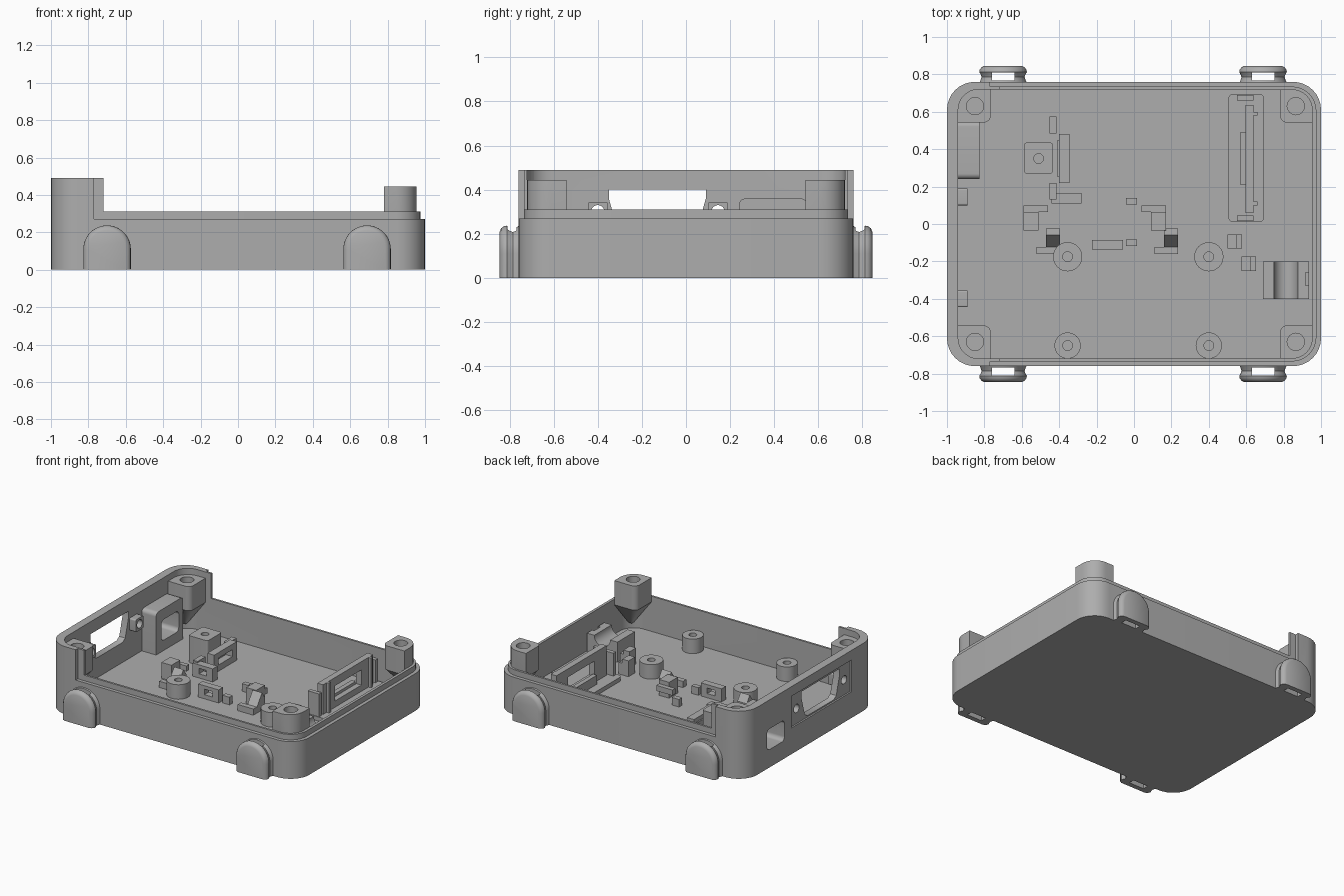
import bpy, bmesh
from math import pi, sin, cos

cube = bpy.data.objects.get("Cube")
if cube:
    bpy.data.objects.remove(cube, do_unlink=True)

grey = bpy.data.materials.new("plain grey")
grey.use_nodes = True
grey.diffuse_color = (0.42, 0.42, 0.42, 1)
grey.node_tree.nodes["Principled BSDF"].inputs["Base Color"].default_value = grey.diffuse_color

FLOOR = 0.055
POST_TOP = 0.445


# --- helpers ---
def loft(name, rings):
    """Closed solid through matching rings of points."""
    bm = bmesh.new()
    loops = [[bm.verts.new(p) for p in ring] for ring in rings]
    n = len(loops[0])
    for a, b in zip(loops, loops[1:]):
        for i in range(n):
            j = (i + 1) % n
            bm.faces.new((a[i], a[j], b[j], b[i]))
    bm.faces.new(loops[0][::-1])
    bm.faces.new(loops[-1])
    bmesh.ops.recalc_face_normals(bm, faces=bm.faces)
    mesh = bpy.data.meshes.new(name)
    bm.to_mesh(mesh)
    bm.free()
    mesh.materials.append(grey)
    ob = bpy.data.objects.new(name, mesh)
    bpy.context.collection.objects.link(ob)
    return ob


def prism(name, pts, a, b, axis="z"):
    place = {"z": lambda u, v, w: (u, v, w),
             "y": lambda u, v, w: (u, w, v),
             "x": lambda u, v, w: (w, u, v)}[axis]
    return loft(name, [[place(u, v, w) for u, v in pts] for w in (a, b)])


def rounded(u0, u1, v0, v1, radii, steps=8):
    """Rectangle outline; radii run anticlockwise from the low corner."""
    if not isinstance(radii, tuple):
        radii = (radii,) * 4
    corners = ((u0, v0, 1, 1), (u1, v0, -1, 1), (u1, v1, -1, -1), (u0, v1, 1, -1))
    pts = []
    for k, (u, v, su, sv) in enumerate(corners):
        r = radii[k]
        if not r:
            pts.append((u, v))
            continue
        for i in range(steps + 1):
            t = pi + (k + i / steps) * pi / 2
            pts.append((u + su * r + r * cos(t), v + sv * r + r * sin(t)))
    return pts


def circle(u, v, r, n=32):
    return [(u + r * cos(2 * pi * i / n), v + r * sin(2 * pi * i / n)) for i in range(n)]


def box(name, x0, x1, y0, y1, z0, z1):
    return prism(name, rounded(x0, x1, y0, y1, 0), z0, z1)


def combine(ob, other, op="DIFFERENCE"):
    other.hide_render = True
    mod = ob.modifiers.new("cut", "BOOLEAN")
    mod.operation, mod.solver, mod.object = op, "EXACT", other
    bpy.context.view_layer.objects.active = ob
    bpy.ops.object.modifier_apply(modifier=mod.name)
    bpy.data.objects.remove(other, do_unlink=True)


def smooth(ob):
    bpy.ops.object.select_all(action="DESELECT")
    ob.select_set(True)
    bpy.context.view_layer.objects.active = ob
    bpy.ops.object.shade_smooth_by_angle(angle=0.6)


# --- tray body: low walls, stepped lip and tall end wall ---
body = prism("tray_body", rounded(-1, 1, -0.76, 0.76, 0.15), 0, 0.27)
for part in (
    prism("lip", rounded(-0.975, 0.975, -0.735, 0.735, 0.13), 0.1, 0.31),
    prism("tall_end", rounded(-1, -0.77, -0.76, 0.76, (0.15, 0, 0, 0.15)), 0, 0.49),
    prism("tall_lip", rounded(-0.97, -0.72, -0.735, 0.735, (0.13, 0, 0, 0.13)), 0.1, 0.49),
):
    combine(body, part, "UNION")
combine(body, prism("cavity", rounded(-0.94, 0.955, -0.72, 0.72, 0.11), FLOOR, 0.6))

# end wall openings: recessed panel, connector window, screw holes, small port
combine(body, box("panel_recess", -1.1, -0.988, -0.47, 0.22, 0.19, 0.42))
window = [(-0.35, 0.4), (-0.35, 0.36), (-0.31, 0.22), (-0.28, 0.2),
          (0.02, 0.2), (0.05, 0.22), (0.09, 0.36), (0.09, 0.4)]
combine(body, prism("window", window, -1.1, -0.9, "x"))
for y in (-0.4, 0.145):
    combine(body, prism("screw_hole", circle(y, 0.3, 0.03), -1.1, -0.9, "x"))
port = (0.3, 0.5, 0.13, 0.28)
combine(body, prism("port_cut", rounded(*port, 0.03), -1.1, -0.9, "x"))
smooth(body)

# port frame and screw tabs behind the end wall
frame = prism("port_frame", rounded(0.24, 0.55, FLOOR, 0.36, (0, 0, 0.03, 0.03)), -0.945, -0.825, "x")
combine(frame, prism("port_cut", rounded(*port, 0.03), -1, -0.8, "x"))
smooth(frame)
for y in (-0.4, 0.145):
    tab = prism("screw_tab", rounded(y - 0.045, y + 0.045, 0.255, 0.345, 0.01), -0.943, -0.89, "x")
    combine(tab, prism("tab_hole", circle(y, 0.3, 0.03), -1, -0.8, "x"))
    smooth(tab)

# --- corner posts, tapering into the corner below ---
for sx, cx in ((-1, -0.94), (1, 0.955)):
    for sy in (-1, 1):
        outline = [(cx - sx * u, sy * (0.72 - v))
                   for u, v in rounded(0, 0.175, 0, 0.178, (0.11, 0, 0.04, 0))]
        px, py = cx - sx * 0.03, sy * 0.69
        tip = [(px + 0.15 * (x - px), py + 0.15 * (y - py), 0.1) for x, y in outline]
        post = loft("corner_post", [tip] + [[(x, y, z) for x, y in outline] for z in (0.27, POST_TOP)])
        combine(post, prism("bore", circle(cx - sx * 0.09, sy * 0.63, 0.046), 0.3, 0.6))
        smooth(post)

# --- strap lugs on both long sides ---
def arch(cx, y, w):
    arc = [(cx + w * cos(pi * i / 24), y, 0.11 + w * sin(pi * i / 24)) for i in range(25)]
    return [(cx + w, y, 0)] + arc + [(cx - w, y, 0)]


lug_profile = ((0.75, 0.13), (0.765, 0.122), (0.785, 0.115), (0.8, 0.12),
               (0.812, 0.127), (0.825, 0.125), (0.838, 0.115), (0.845, 0.1))
for cx in (-0.7, 0.69):
    for s in (-1, 1):
        lug = loft("strap_lug", [arch(cx, s * y, w) for y, w in lug_profile])
        ys = sorted((s * 0.768, s * 0.81))
        combine(lug, box("slot", cx - 0.06, cx + 0.06, *ys, -0.1, 0.4))
        smooth(lug)

# --- round standoffs ---
for x in (-0.355, 0.4):
    for y, r in ((-0.175, 0.078), (-0.65, 0.07)):
        post = prism("standoff", circle(x, y, r), FLOOR - 0.01, 0.16)
        combine(post, prism("bore", circle(x, y, 0.026), 0.08, 0.3))
        smooth(post)

# --- button block with its guide frame and uprights ---
button = prism("button_block", rounded(-0.588, -0.433, 0.27, 0.435, 0.015), FLOOR - 0.01, 0.25)
combine(button, prism("dimple", circle(-0.51, 0.35, 0.026), 0.2, 0.3))
smooth(button)
guide = box("guide_frame", -0.4, -0.345, 0.22, 0.48, FLOOR - 0.01, 0.19)
combine(guide, box("guide_gap", -0.5, -0.3, 0.27, 0.43, 0.1, 0.15))
box("guide_ledge", -0.41, -0.398, 0.25, 0.45, FLOOR, 0.16)
for y in (0.13, 0.485):
    box("guide_upright", -0.452, -0.415, y, y + 0.09, FLOOR - 0.01, 0.16)

# --- small holders with a slot through them ---
for x0, x1, y0, y1 in ((-0.44, -0.28, 0.11, 0.165), (-0.225, -0.06, -0.135, -0.085)):
    holder = box("slotted_holder", x0, x1, y0, y1, FLOOR - 0.01, 0.15)
    combine(holder, box("slot", x0 + 0.05, x1 - 0.05, y0 - 0.1, y1 + 0.1, 0.085, 0.125))
for y in (-0.1, 0.122):
    box("locating_peg", -0.042, 0.015, y - 0.018, y + 0.018, FLOOR - 0.01, 0.11)

# --- hooked clip pairs ---
ramp = [(-0.125, FLOOR), (-0.025, FLOOR), (-0.025, 0.13), (-0.06, 0.18), (-0.125, 0.09)]
for x, m in ((-0.59, 1), (0.17, -1)):
    def span(a, b):
        return sorted((x + m * a, x + m * b))
    box("clip_arm", *span(0, 0.13), 0.065, 0.098, 0.1, 0.14)
    a, b = span(0, 0.08)
    box("clip_foot", a, b, -0.035, 0.065, FLOOR - 0.01, 0.17)
for x, a, b in ((-0.47, -0.52, -0.395), (0.16, 0.11, 0.235)):
    prism("clip_ramp", ramp, x, x + 0.075, "x")
    box("clip_bar", a, b, -0.16, -0.122, FLOOR - 0.01, 0.1)

# --- cell holder: base plate, upright wall, end stops and contact ---
smooth(prism("holder_base", rounded(0.505, 0.695, 0.01, 0.695, 0.025), FLOOR - 0.01, 0.085))
wall = box("holder_wall", 0.595, 0.64, 0.06, 0.635, 0.07, 0.3)
combine(wall, box("wall_gap", 0.5, 0.7, 0.2, 0.5, 0.13, 0.24))
box("contact_rail", 0.567, 0.6, 0.21, 0.49, 0.08, 0.15)
for y in (0.015, 0.66):
    box("end_stop", 0.55, 0.64, y, y + 0.03, 0.07, 0.25)
for y in (0.1, 0.58):
    box("side_stop", 0.615, 0.66, y, y + 0.02, 0.07, 0.3)

# --- cradle near the far end, with two small pegs ---
cradle = box("cradle", 0.69, 0.935, -0.4, -0.2, FLOOR - 0.01, 0.2)
combine(cradle, prism("cradle_groove", circle(0.812, 0.2, 0.064), -0.5, -0.1, "y"))
combine(cradle, box("cradle_notch", 0.918, 1, -0.33, -0.26, 0.1, 0.3))
smooth(cradle)
for x, y in ((0.5, -0.13), (0.575, -0.25)):
    box("cradle_peg", x, x + 0.078, y, y + 0.075, FLOOR - 0.01, 0.14)
    box("cradle_peg_step", x, x + 0.05, y, y + 0.075, 0.13, 0.17)
